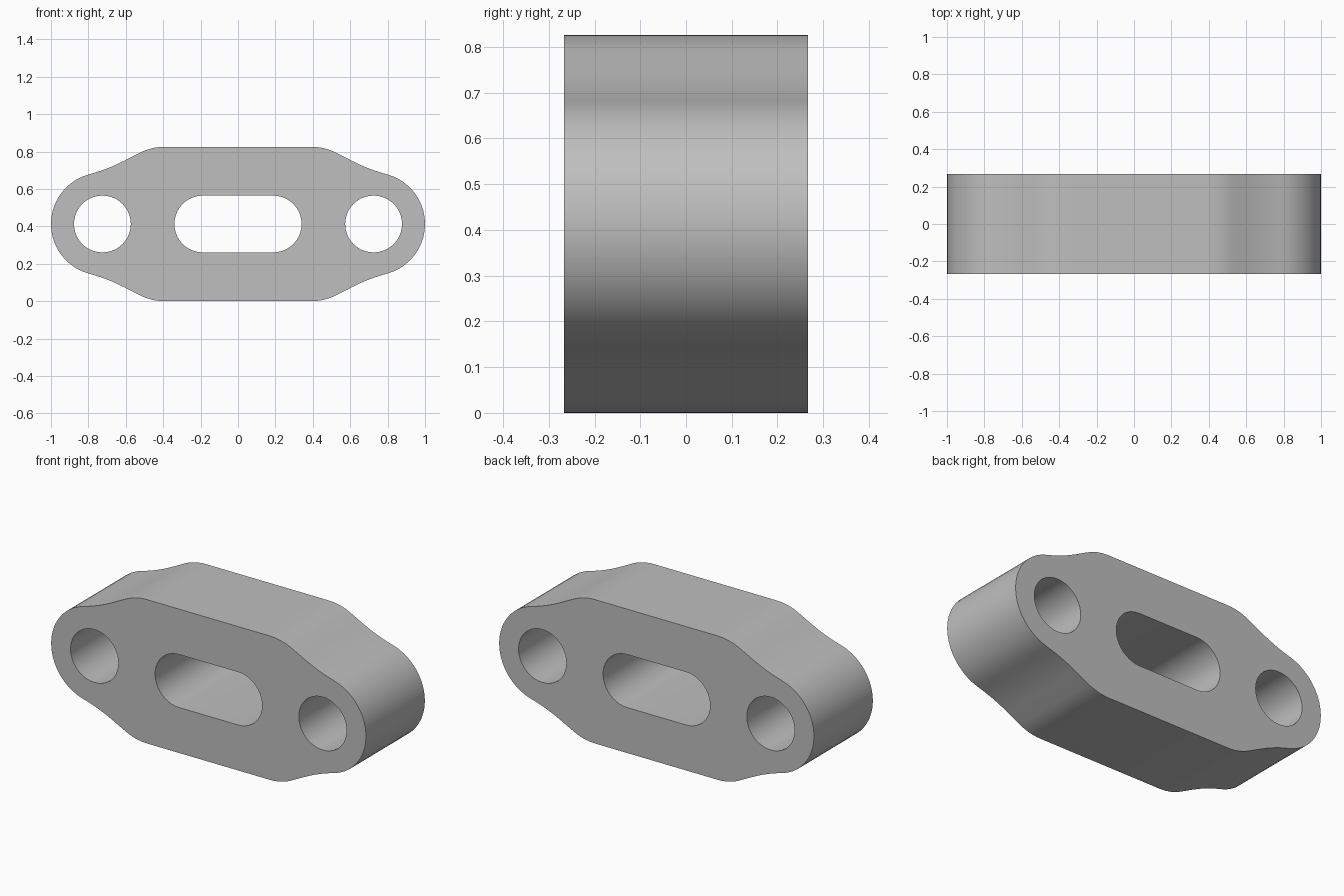
import bpy, bmesh
from math import sin, cos, radians, pi

cube = bpy.data.objects.get("Cube")
if cube:
    bpy.data.objects.remove(cube, do_unlink=True)

HALF_H, HALF_D = 0.413, 0.267      # plate half height and half depth
EYE_X, END_R, HOLE_R = 0.725, 0.275, 0.152
SLOT_X = 0.188                     # slot end centre


def arc(cx, cz, r, a0, a1, n):
    """Points on an arc, with angles in degrees measured from +z towards +x."""
    steps = [radians(a0 + (a1 - a0) * i / n) for i in range(n + 1)]
    return [(cx + r * sin(a), cz + r * cos(a)) for a in steps]


def four_way(quarter):
    """Mirror a quarter outline, running from the top centre to +x, into a loop."""
    half = quarter + [(x, -z) for x, z in reversed(quarter)]
    loop = half + [(-x, z) for x, z in reversed(half)]
    return [p for i, p in enumerate(loop)
            if abs(p[0] - loop[i - 1][0]) + abs(p[1] - loop[i - 1][1]) > 1e-5]


# Outline: rounded shoulder, hollow flank, round end
flank, tip, shoulder_r, hollow_r = 27, 15, 0.3, 0.95
hollow_x = EYE_X + (END_R + hollow_r) * sin(radians(tip))
hollow_z = (END_R + hollow_r) * cos(radians(tip))
quarter = arc(0.39, HALF_H - shoulder_r, shoulder_r, 0, flank, 6)
quarter += arc(hollow_x, hollow_z, hollow_r, 180 + flank, 180 + tip, 6)
quarter += arc(EYE_X, 0, END_R, tip, 90, 10)

# Openings: central slot and two bolt holes
slot = four_way(arc(SLOT_X, 0, HOLE_R, 0, 90, 10))
holes = [arc(side * EYE_X, 0, HOLE_R, 0, 360, 40)[:-1] for side in (-1, 1)]

# Fill the profile, then extrude it front to back
bm = bmesh.new()
edges = []
for loop in [four_way(quarter), slot] + holes:
    verts = [bm.verts.new((x, -HALF_D, z + HALF_H)) for x, z in loop]
    edges += [bm.edges.new((verts[i - 1], v)) for i, v in enumerate(verts)]
bmesh.ops.triangle_fill(bm, edges=edges, use_beauty=True, normal=(0, -1, 0))
grown = bmesh.ops.extrude_face_region(bm, geom=bm.faces[:], use_keep_orig=True)
bmesh.ops.translate(bm, vec=(0, 2 * HALF_D, 0),
                    verts=[g for g in grown["geom"] if isinstance(g, bmesh.types.BMVert)])
bmesh.ops.recalc_face_normals(bm, faces=bm.faces[:])

mesh = bpy.data.meshes.new("link_plate")
bm.to_mesh(mesh)
bm.free()
plate = bpy.data.objects.new("link_plate", mesh)
bpy.context.collection.objects.link(plate)

# Plain grey metal
grey = bpy.data.materials.new("grey_metal")
grey.use_nodes = True
colour = (0.52, 0.52, 0.52, 1)
grey.diffuse_color = colour
grey.node_tree.nodes["Principled BSDF"].inputs["Base Color"].default_value = colour
mesh.materials.append(grey)

bpy.ops.object.select_all(action="DESELECT")
plate.select_set(True)
bpy.context.view_layer.objects.active = plate
bpy.ops.object.shade_smooth_by_angle(angle=pi / 6)
